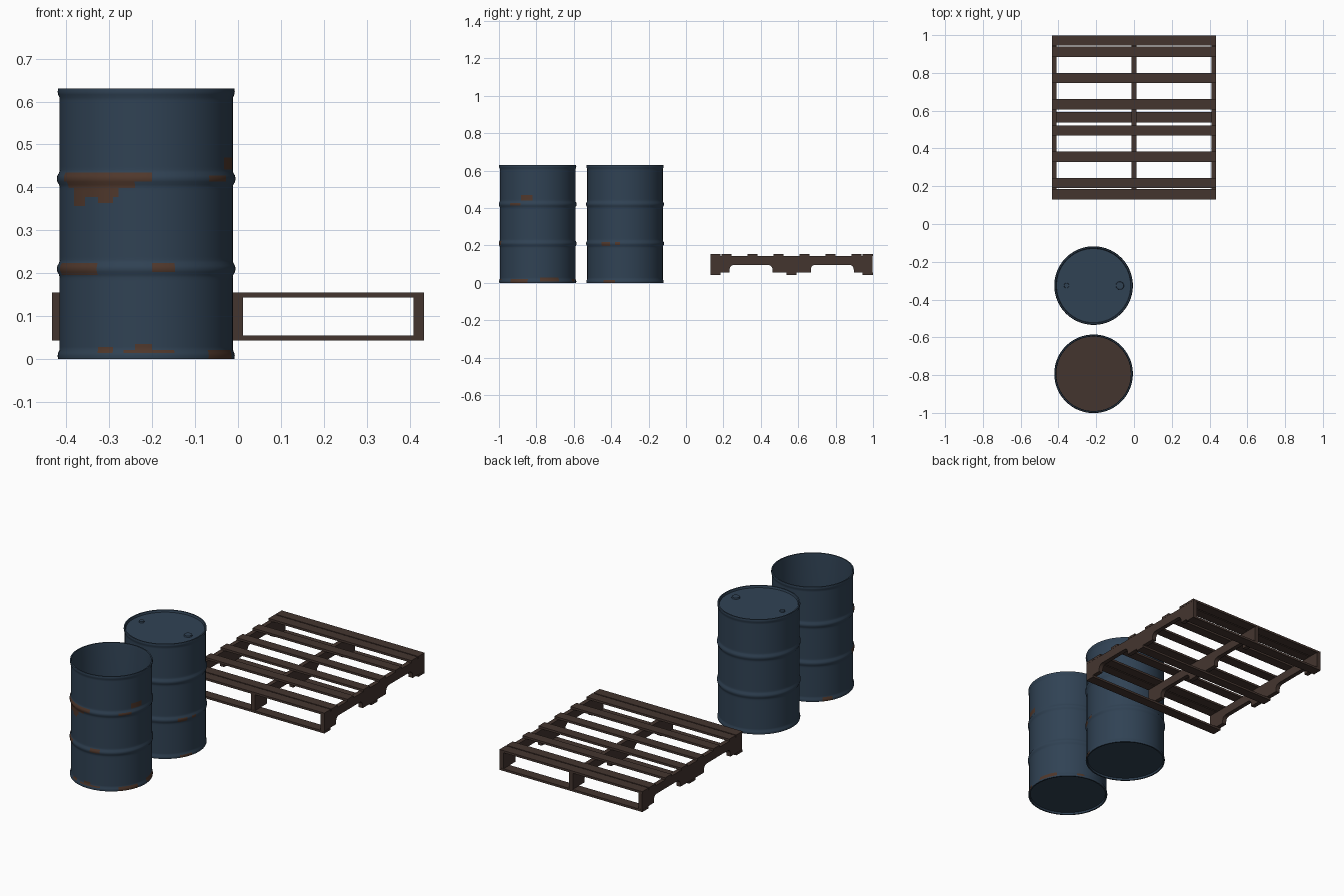
import bpy, bmesh, math

if "Cube" in bpy.data.objects:
    bpy.data.objects.remove(bpy.data.objects["Cube"])


def material(name, rgb):
    m = bpy.data.materials.new(name)
    lin = [((c / 255 + 0.055) / 1.055) ** 2.4 for c in rgb]
    m.diffuse_color = (*lin, 1)
    m.use_nodes = True
    m.node_tree.nodes["Principled BSDF"].inputs["Base Color"].default_value = m.diffuse_color
    return m


BLUE = material("faded_blue_steel", (48, 66, 84))
RUST = material("rust", (80, 56, 44))
BROWN = material("dark_brown", (68, 53, 47))


def finish(bm, name, mats, smooth=True):
    bmesh.ops.recalc_face_normals(bm, faces=bm.faces)
    me = bpy.data.meshes.new(name)
    bm.to_mesh(me)
    bm.free()
    ob = bpy.data.objects.new(name, me)
    bpy.context.collection.objects.link(ob)
    for m in mats:
        me.materials.append(m)
    if smooth:
        bpy.ops.object.select_all(action='DESELECT')
        ob.select_set(True)
        bpy.context.view_layer.objects.active = ob
        bpy.ops.object.shade_smooth_by_angle(angle=math.radians(40))
    return ob


CX, SEG, STEP, H = -0.214, 96, 0.007, 0.63


def outer_profile():
    # straight wall with end rims and two rolling hoops
    pts = []
    for i in range(91):
        z = i * STEP
        r = 0.202
        for c, half, out in ((0.21, 0.0142, 0.006), (0.42, 0.0142, 0.006),
                             (0.007, 0.0105, 0.0045), (0.623, 0.0105, 0.0045)):
            d = abs(z - c) / half
            if d < 1:
                r = max(r, 0.202 + out * math.sqrt(1 - d * d))
        pts.append((r, z))
    return pts


def barrel(name, cy, is_open, rust):
    bottom = [(0, 0.01), (0.196, 0.01), (0.198, 0.0)]
    if is_open:
        top = [(0.199, 0.63), (0.197, 0.615), (0.197, 0.02), (0, 0.02)]
    else:
        top = [(0.199, 0.63), (0.196, 0.619), (0, 0.619)]
    prof = bottom + outer_profile() + top
    bm = bmesh.new()
    rings = []
    for r, z in prof:
        if r == 0:
            rings.append([bm.verts.new((CX, cy, z))])
        else:
            rings.append([bm.verts.new((CX + r * math.cos(2 * math.pi * k / SEG),
                                        cy + r * math.sin(2 * math.pi * k / SEG), z))
                          for k in range(SEG)])
    first, last = len(bottom), len(bottom) + 90
    for j, (a, b) in enumerate(zip(rings, rings[1:])):
        for k in range(SEG):
            n = (k + 1) % SEG
            loop = [a[k % len(a)], a[n % len(a)], b[n % len(b)], b[k % len(b)]]
            f = bm.faces.new(list(dict.fromkeys(loop)))
            if first <= j < last:
                # rust patches by angle and height
                ang = (k + 0.5) * 360 / SEG
                z = (prof[j][1] + prof[j + 1][1]) / 2
                if any(a0 <= ang <= a1 and z0 <= z <= z1 for a0, a1, z0, z1 in rust):
                    f.material_index = 1
            elif is_open and j == len(rings) - 2:
                f.material_index = 2
    return finish(bm, name, [BLUE, RUST, BROWN])


barrel("open_barrel", -0.793, True, [
    (203, 274, 0.413, 0.435), (205, 262, 0.398, 0.414), (212, 226, 0.355, 0.40),
    (226, 250, 0.380, 0.40), (235, 246, 0.365, 0.40),
    (315, 332, 0.41, 0.43), (334, 351, 0.44, 0.472),
    (194, 238, 0.199, 0.221), (274, 287, 0.203, 0.221),
    (235, 248, 0.014, 0.026), (256, 290, 0.012, 0.024), (262, 274, 0.02, 0.034),
    (315, 345, 0.0, 0.02), (3, 32, 0.007, 0.028), (62, 76, 0.007, 0.022),
    (140, 152, 0.0, 0.018)])
barrel("closed_barrel", -0.326, False, [
    (324, 339, 0.199, 0.215), (346, 353, 0.203, 0.217), (326, 345, 0.0, 0.012)])

# bungs on the closed lid
for name, x, r in (("small_bung", -0.357, 0.014), ("large_bung", -0.075, 0.022)):
    bm = bmesh.new()
    bmesh.ops.create_cone(bm, cap_ends=True, segments=24, radius1=r, radius2=r * 0.9, depth=0.008)
    bmesh.ops.translate(bm, verts=bm.verts, vec=(x, -0.326, 0.622))
    finish(bm, name, [BLUE])


# pallet
def board(name, y, z):
    bm = bmesh.new()
    bmesh.ops.create_cube(bm, size=1)
    bmesh.ops.scale(bm, verts=bm.verts, vec=(0.868, 0.054, 0.012))
    bmesh.ops.translate(bm, verts=bm.verts, vec=(0, y, z))
    finish(bm, name, [BROWN], False)


for i, y in enumerate([0.157] + [0.217 + 0.139 * k for k in range(6)] + [0.972]):
    board(f"top_board_{i + 1}", y, 0.149)
for i, y in enumerate((0.157, 0.565, 0.972)):
    board(f"bottom_board_{i + 1}", y, 0.049)

# notched stringers
side = [(0.131, 0.143), (0.131, 0.055)]
for y0, y1 in ((0.233, 0.463), (0.667, 0.897)):
    side.append((y0, 0.055))
    R = 0.025
    for cy, start in ((y0 + R, 180), (y1 - R, 90)):
        for s in range(6):
            t = math.radians(start - 18 * s)
            side.append((cy + R * math.cos(t), 0.071 + R * math.sin(t)))
    side.append((y1, 0.055))
side += [(0.998, 0.055), (0.998, 0.143)]
for name, x in (("left_stringer", -0.421), ("middle_stringer", 0), ("right_stringer", 0.421)):
    bm = bmesh.new()
    f = bm.faces.new([bm.verts.new((x - 0.012, y, z)) for y, z in side])
    ext = bmesh.ops.extrude_face_region(bm, geom=[f])
    bmesh.ops.translate(bm, vec=(0.024, 0, 0),
                        verts=[v for v in ext["geom"] if isinstance(v, bmesh.types.BMVert)])
    finish(bm, name, [BROWN], False)
